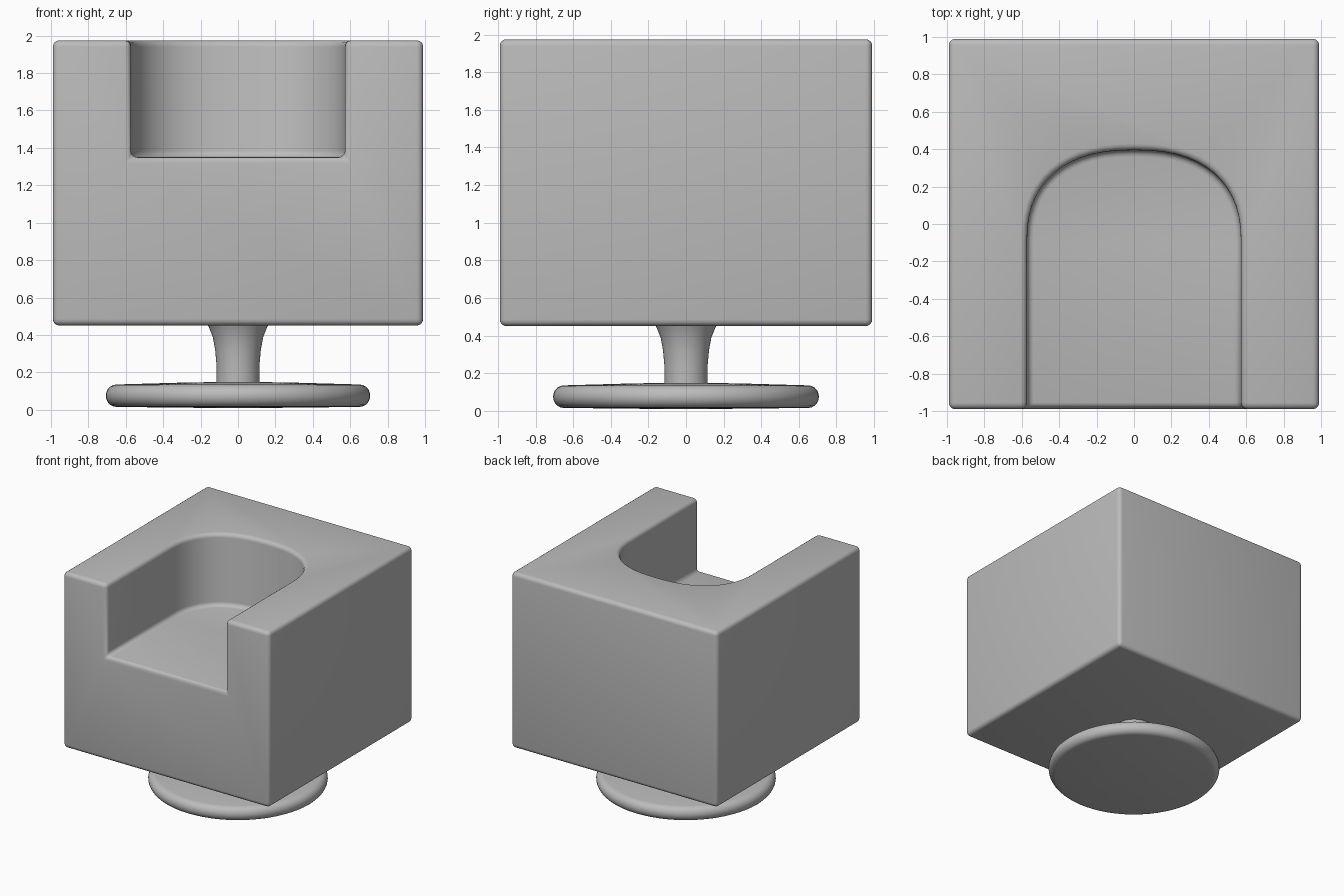
import bpy, bmesh, math

old = bpy.data.objects.get("Cube")
if old:
    bpy.data.objects.remove(old, do_unlink=True)

grey = bpy.data.materials.new("plain grey")
grey.use_nodes = True
colour = (0.5, 0.5, 0.5, 1)
grey.diffuse_color = colour
grey.node_tree.nodes["Principled BSDF"].inputs["Base Color"].default_value = colour


def make_object(name, bm):
    bmesh.ops.recalc_face_normals(bm, faces=bm.faces)
    mesh = bpy.data.meshes.new(name)
    bm.to_mesh(mesh)
    bm.free()
    obj = bpy.data.objects.new(name, mesh)
    mesh.materials.append(grey)
    bpy.context.collection.objects.link(obj)
    return obj


def prism(name, outline, low, high):
    bm = bmesh.new()
    face = bm.faces.new([bm.verts.new((x, y, low)) for x, y in outline])
    top = bmesh.ops.extrude_face_region(bm, geom=[face])["geom"]
    bmesh.ops.translate(bm, vec=(0, 0, high - low),
                        verts=[v for v in top if isinstance(v, bmesh.types.BMVert)])
    return make_object(name, bm)


def smooth(obj, angle):
    bpy.ops.object.select_all(action="DESELECT")
    obj.select_set(True)
    bpy.context.view_layer.objects.active = obj
    bpy.ops.object.shade_smooth_by_angle(angle=math.radians(angle))


def lathe(name, profile, sides=64):
    bm = bmesh.new()
    verts = [bm.verts.new((r, 0, z)) for r, z in profile]
    edges = [bm.edges.new(pair) for pair in zip(verts, verts[1:])]
    bmesh.ops.spin(bm, geom=verts + edges, cent=(0, 0, 0), axis=(0, 0, 1),
                   angle=math.tau, steps=sides)
    bmesh.ops.remove_doubles(bm, verts=bm.verts, dist=0.0005)
    obj = make_object(name, bm)
    smooth(obj, 50)
    return obj


# Cubic armchair body
half = 0.99
body = prism("chair_body", [(-half, -half), (half, -half), (half, half), (-half, half)],
             0.45, 1.975)

# Seat hollow: straight arms joined by a rounded back
steps, power = 28, 2 / 2.4
hollow = [(-0.572, -1.2), (0.572, -1.2)]
for i in range(steps + 1):
    a = math.pi * i / steps
    c, s = math.cos(a), max(0, math.sin(a))
    hollow.append((math.copysign(0.572 * abs(c) ** power, c), -0.1 + 0.495 * s ** power))
cutter = prism("seat_cutter", hollow, 1.35, 2.2)
cutter.hide_render = True

cut = body.modifiers.new("hollow", "BOOLEAN")
cut.operation, cut.object, cut.solver = "DIFFERENCE", cutter, "EXACT"
bpy.ops.object.select_all(action="DESELECT")
body.select_set(True)
bpy.context.view_layer.objects.active = body
bpy.ops.object.modifier_apply(modifier="hollow")
bpy.data.objects.remove(cutter, do_unlink=True)

# Soft edges all round
bevel = body.modifiers.new("soft_edges", "BEVEL")
bevel.width, bevel.segments = 0.035, 4
bevel.limit_method, bevel.angle_limit = "ANGLE", math.radians(50)
bpy.ops.object.modifier_apply(modifier="soft_edges")
smooth(body, 40)

# Flared pedestal
lathe("pedestal_stem", [(0, 0.1), (0.115, 0.12), (0.115, 0.24), (0.122, 0.32),
                        (0.135, 0.39), (0.155, 0.44), (0.17, 0.47), (0, 0.47)])

# Round foot with a rolled rim
rim = [(0.65 + 0.057 * math.cos(a), 0.075 + 0.06 * math.sin(a))
       for a in (math.pi * (i / 10 - 0.5) for i in range(11))]
lathe("round_foot", [(0, 0.008)] + rim + [(0.3, 0.145), (0, 0.15)])
